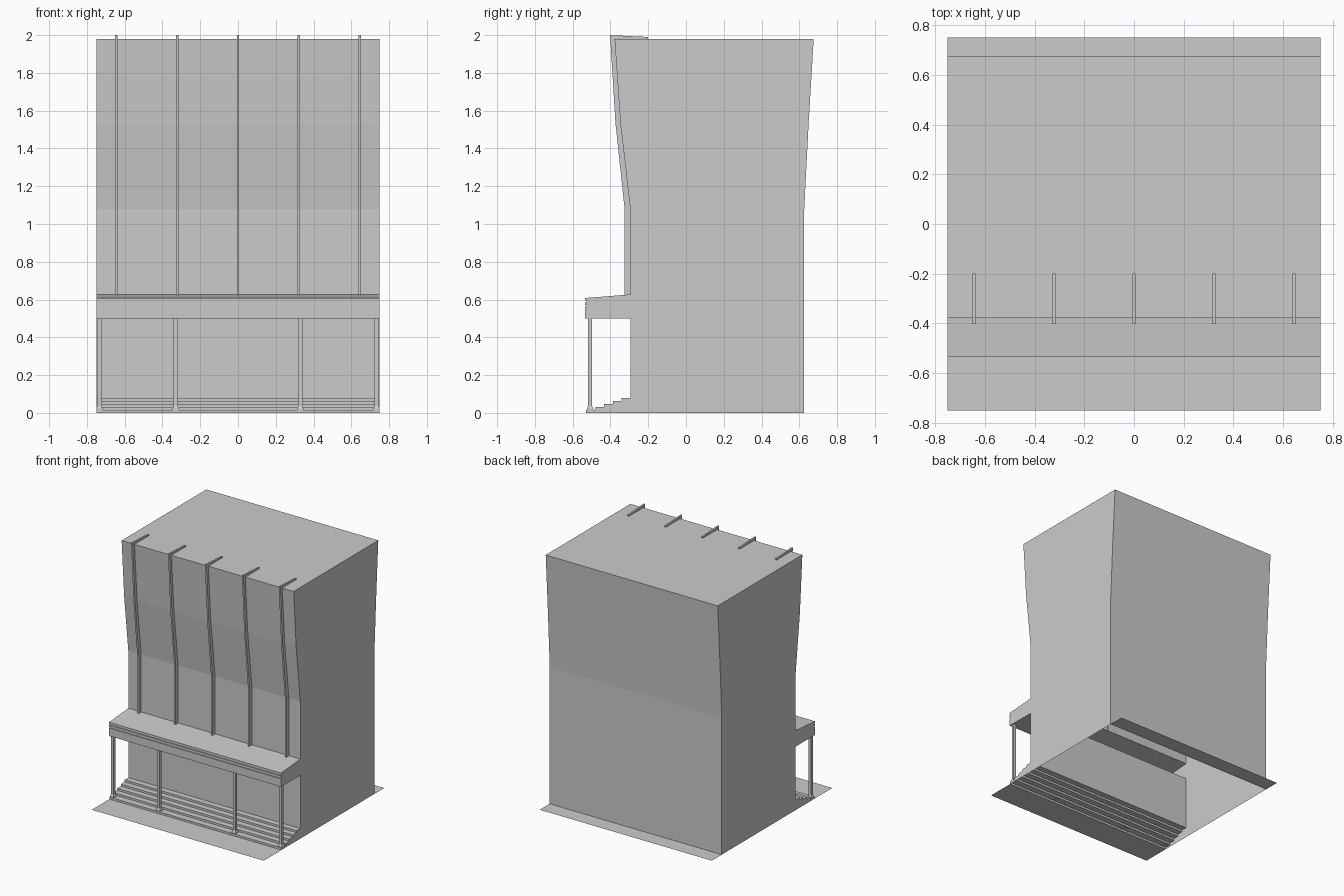
import bpy, bmesh

if "Cube" in bpy.data.objects:
    bpy.data.objects.remove(bpy.data.objects["Cube"])


def make_object(name, bm):
    bmesh.ops.recalc_face_normals(bm, faces=bm.faces)
    mesh = bpy.data.meshes.new(name)
    bm.to_mesh(mesh)
    bm.free()
    ob = bpy.data.objects.new(name, mesh)
    bpy.context.collection.objects.link(ob)
    return ob


def extrude_profile(name, profile, x0, x1, closed=True):
    """Sweep a (y, z) outline along x; closed=False leaves the last edge open."""
    bm = bmesh.new()
    a = [bm.verts.new((x0, y, z)) for y, z in profile]
    b = [bm.verts.new((x1, y, z)) for y, z in profile]
    n = len(profile)
    for i in range(n if closed else n - 1):
        j = (i + 1) % n
        bm.faces.new((a[i], a[j], b[j], b[i]))
    bm.faces.new(a)
    bm.faces.new(b[::-1])
    return make_object(name, bm)


def loft_square(name, x, y, levels):
    """Stack of square sections given as (half width, z)."""
    bm = bmesh.new()
    rings = [[bm.verts.new((x + sx * r, y + sy * r, z))
              for sx, sy in ((-1, -1), (1, -1), (1, 1), (-1, 1))] for r, z in levels]
    for lo, hi in zip(rings, rings[1:]):
        for i in range(4):
            j = (i + 1) % 4
            bm.faces.new((lo[i], lo[j], hi[j], hi[i]))
    bm.faces.new(rings[0][::-1])
    bm.faces.new(rings[-1])
    return make_object(name, bm)


W = 0.75

# Building shell: steps, recessed entrance wall, canopy, flared tower (open underneath)
steps, y = [(-0.53, 0.0)], -0.53
for i in range(1, 6):
    steps.append((y, 0.016 * i))
    y = -0.525 + 0.046 * i
    steps.append((y, 0.016 * i))
steps[-1] = (-0.295, 0.08)
canopy = [(-0.295, 0.5), (-0.535, 0.5), (-0.535, 0.562), (-0.528, 0.562),
          (-0.528, 0.572), (-0.535, 0.572), (-0.535, 0.585), (-0.528, 0.585),
          (-0.528, 0.595), (-0.535, 0.595), (-0.535, 0.608), (-0.295, 0.627)]
tower = [(-0.295, 1.08), (-0.347, 1.53), (-0.378, 1.98),
         (0.676, 1.98), (0.649, 1.53), (0.626, 1.08), (0.626, 0.0)]
extrude_profile("building_shell", steps + canopy + tower, -W, W, closed=False)

# Pavement strips in front and behind
for name, y0, y1 in (("front_pavement", -0.75, -0.53), ("back_pavement", 0.626, 0.75)):
    bm = bmesh.new()
    bm.faces.new([bm.verts.new((x, y, 0)) for x, y in
                  ((-W, y0), (W, y0), (W, y1), (-W, y1))])
    make_object(name, bm)

# Facade ribs that hook over the roof edge
rib = [(-0.293, 0.625), (-0.325, 0.622), (-0.325, 1.08), (-0.373, 1.53), (-0.402, 2.0),
       (-0.2, 1.99), (-0.2, 1.978), (-0.376, 1.978), (-0.345, 1.53), (-0.293, 1.08)]
for i in range(-2, 3):
    x = 0.322 * i
    extrude_profile("facade_rib", rib, x - 0.0065, x + 0.0065)

# Entrance columns with flared feet
for x in (-0.733, -0.33, 0.33, 0.733):
    loft_square("entrance_column", x, -0.508,
                [(0.017, 0.014), (0.017, 0.024), (0.011, 0.036), (0.011, 0.502)])
